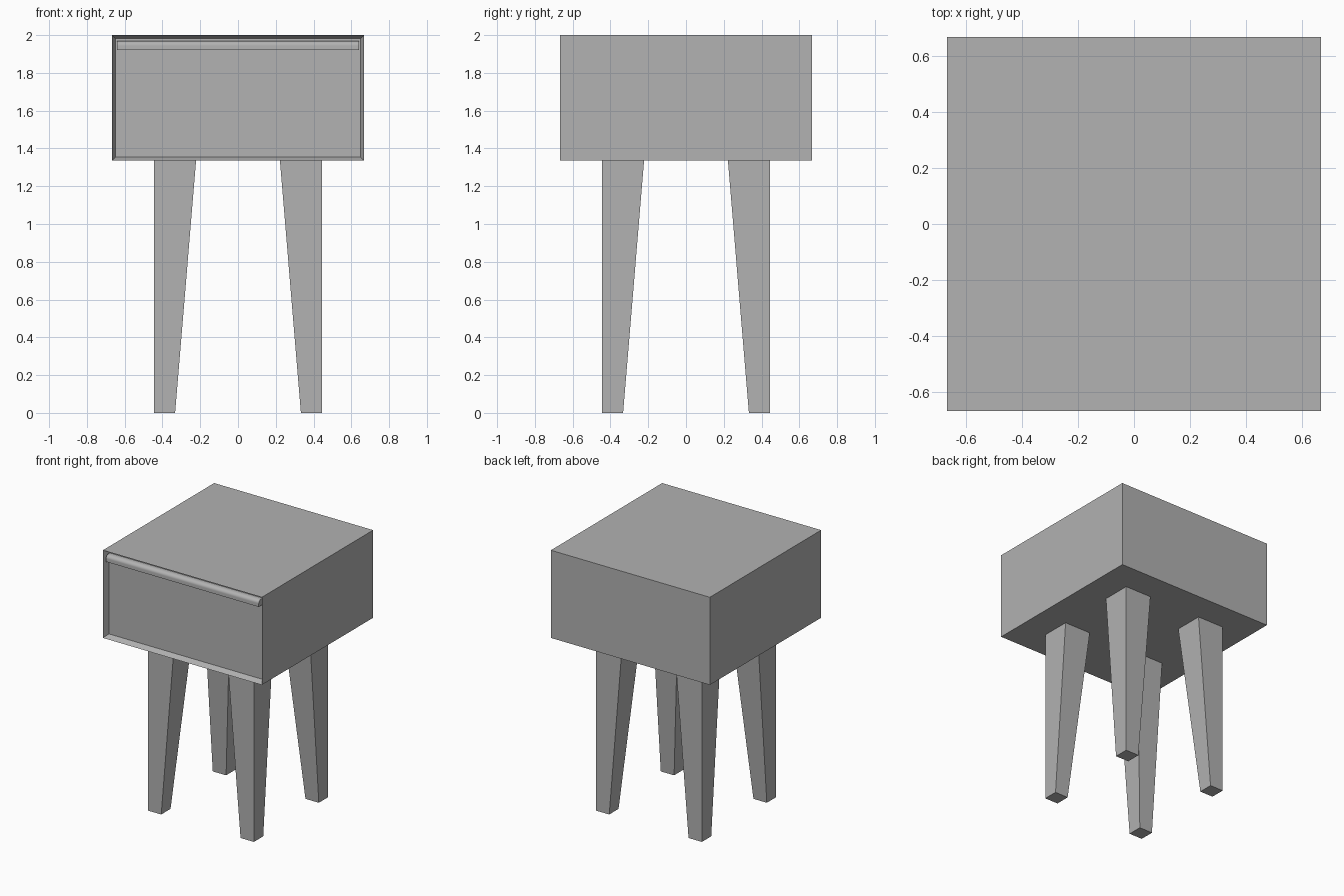
import bpy, bmesh, math
from mathutils import Vector

old = bpy.data.objects.get("Cube")
if old:
    bpy.data.objects.remove(old, do_unlink=True)

HALF, TOP, BASE = 0.667, 2.0, 1.335
RIM, RECESS = 0.026, 0.045

grey = bpy.data.materials.new("plain_grey")
grey.use_nodes = True
colour = (0.445, 0.445, 0.445, 1)
grey.diffuse_color = colour
grey.node_tree.nodes["Principled BSDF"].inputs["Base Color"].default_value = colour


def finish(name, bm):
    bmesh.ops.recalc_face_normals(bm, faces=bm.faces)
    mesh = bpy.data.meshes.new(name)
    bm.to_mesh(mesh)
    bm.free()
    mesh.materials.append(grey)
    obj = bpy.data.objects.new(name, mesh)
    bpy.context.collection.objects.link(obj)
    return obj


# Cabinet box with a recessed drawer front
bm = bmesh.new()
bmesh.ops.create_cube(bm, size=1)
bmesh.ops.scale(bm, vec=(2 * HALF, 2 * HALF, TOP - BASE), verts=bm.verts)
bmesh.ops.translate(bm, vec=(0, 0, (TOP + BASE) / 2), verts=bm.verts)
bm.normal_update()
front = min(bm.faces, key=lambda f: f.calc_center_median().y)
bmesh.ops.inset_individual(bm, faces=[front], thickness=RIM)
bmesh.ops.translate(bm, vec=(0, RECESS, 0), verts=front.verts)
finish("cabinet", bm)

# Drawer pull: full-width lip, flush at the front and rounded back at the top
bm = bmesh.new()
width, radius, low, high = HALF - RIM, 0.03, 1.92, TOP - RIM
back = -HALF + RECESS
profile = [(back, low), (-HALF, low)]
for i in range(9):
    a = math.pi / 2 * i / 8
    profile.append((-HALF + radius * (1 - math.cos(a)),
                    high - radius + (radius - 0.004) * math.sin(a)))
profile.append((back, profile[-1][1]))
end = bm.faces.new([bm.verts.new((-width, y, z)) for y, z in profile])
res = bmesh.ops.extrude_face_region(bm, geom=[end], use_keep_orig=True)
moved = [v for v in res["geom"] if isinstance(v, bmesh.types.BMVert)]
bmesh.ops.translate(bm, vec=(2 * width, 0, 0), verts=moved)
pull = finish("drawer_pull", bm)
bpy.context.view_layer.objects.active = pull
pull.select_set(True)
bpy.ops.object.shade_smooth_by_angle(angle=math.radians(35))
pull.select_set(False)

# Four tapered legs, upright on the outside and sloping on the inside
OUTER, INNER_TOP, INNER_FOOT = 0.445, 0.222, 0.333
for side, sx in (("left", 1), ("right", -1)):
    for place, sy in (("front", -1), ("back", 1)):
        bm = bmesh.new()
        bmesh.ops.create_cube(bm, size=1)
        for v in bm.verts:
            inner = INNER_TOP if v.co.z > 0 else INNER_FOOT
            x = OUTER if v.co.x > 0 else inner
            y = OUTER if v.co.y > 0 else inner
            v.co = Vector((sx * x, sy * y, BASE if v.co.z > 0 else 0))
        finish(f"{place}_{side}_leg", bm)
